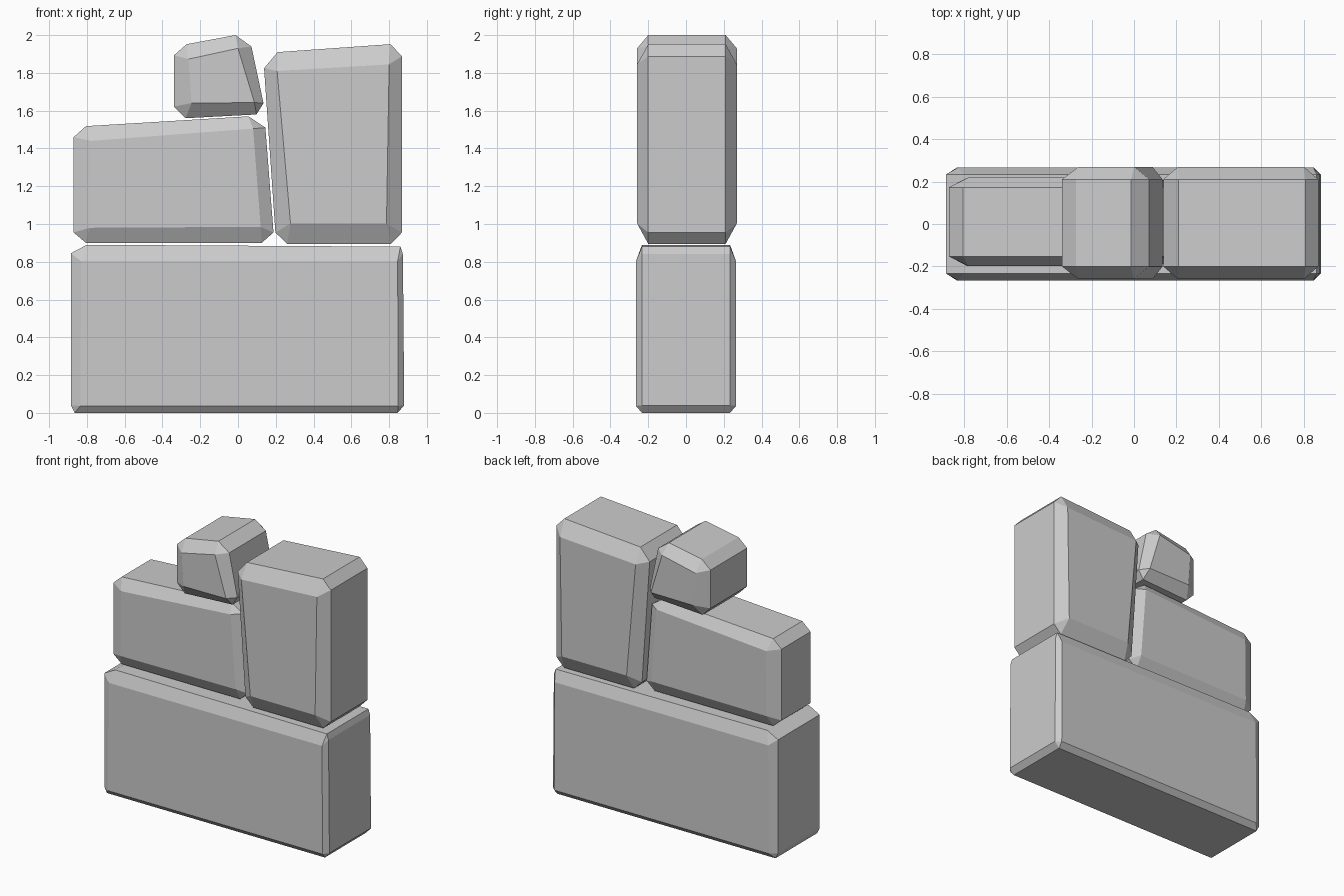
import bpy
import bmesh

if "Cube" in bpy.data.objects:
    bpy.data.objects.remove(bpy.data.objects["Cube"])


def stone(name, outline, face, y_mid, inner, outer):
    """Chamfered block: 8-point side outline, 4-point front/back face (both in x, z)."""
    bm = bmesh.new()
    rims, caps = [], []
    for s in (-1, 1):
        rims.append([bm.verts.new((x, y_mid + s * inner, z)) for x, z in outline])
        caps.append([bm.verts.new((x, y_mid + s * outer, z)) for x, z in face])
    # Sides and chamfers running front to back
    for i in range(8):
        j = (i + 1) % 8
        bm.faces.new((rims[0][i], rims[0][j], rims[1][j], rims[1][i]))
    # Front and back faces with their edge chamfers and corner triangles
    for rim, cap in zip(rims, caps):
        bm.faces.new(cap)
        for k in range(4):
            n = (k + 1) % 4
            bm.faces.new((rim[2 * k], rim[2 * k + 1], cap[n], cap[k]))
            bm.faces.new((rim[2 * k - 1], rim[2 * k], cap[k]))
    bmesh.ops.recalc_face_normals(bm, faces=bm.faces)
    mesh = bpy.data.meshes.new(name)
    bm.to_mesh(mesh)
    bm.free()
    obj = bpy.data.objects.new(name, mesh)
    bpy.context.collection.objects.link(obj)
    return obj


# Wide base stone
stone("base_stone",
      [(-.865, 0), (.845, 0), (.88, .04), (.873, .84),
       (.86, .88), (-.80, .89), (-.885, .845), (-.885, .04)],
      [(-.835, .037), (.848, .037), (.845, .803), (-.83, .803)],
      0, .233, .265)

# Low stone on the left
stone("left_stone",
      [(-.805, .90), (.125, .90), (.188, .955), (.145, 1.51),
       (.055, 1.57), (-.805, 1.518), (-.87, 1.46), (-.87, .955)],
      [(-.785, .98), (.12, .985), (.08, 1.505), (-.78, 1.44)],
      .01, .163, .208)

# Tall stone on the right
stone("right_stone",
      [(.26, .895), (.81, .895), (.868, .955), (.868, 1.888),
       (.807, 1.952), (.21, 1.91), (.138, 1.825), (.198, .955)],
      [(.278, 1.003), (.786, 1.003), (.80, 1.845), (.207, 1.81)],
      .005, .205, .264)

# Small stone on top
stone("top_stone",
      [(-.278, 1.56), (.098, 1.58), (.135, 1.64), (.071, 1.94),
       (-.013, 2.0), (-.272, 1.952), (-.339, 1.893), (-.339, 1.622)],
      [(-.246, 1.64), (.087, 1.643), (0, 1.93), (-.262, 1.873)],
      .005, .205, .264)
